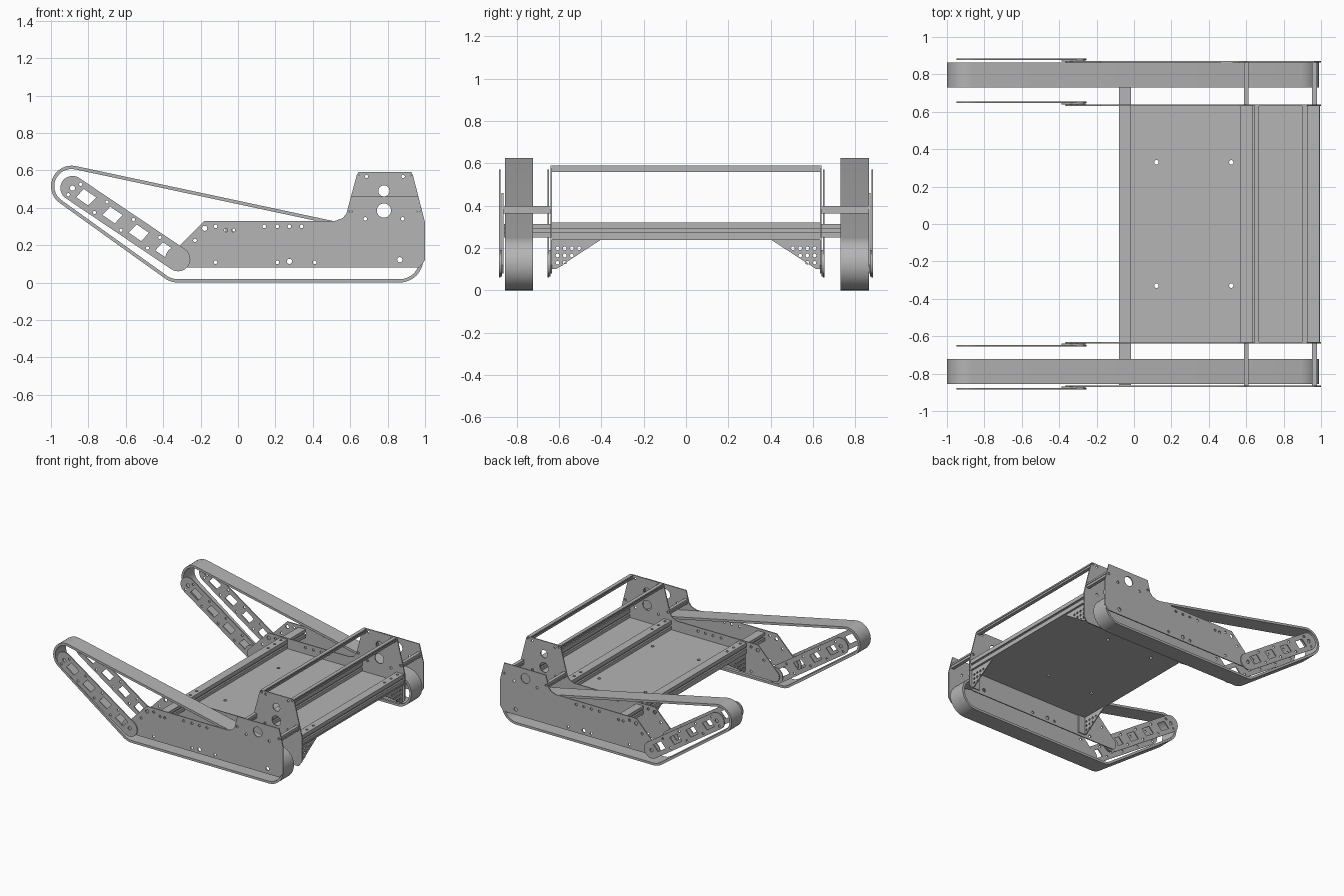
import bpy, bmesh, math
from mathutils import Matrix, Vector

cube = bpy.data.objects.get("Cube")
if cube:
    bpy.data.objects.remove(cube, do_unlink=True)

metal = bpy.data.materials.new("grey_metal")
metal.use_nodes = True
GREY = (0.46, 0.46, 0.46, 1)
metal.diffuse_color = GREY
metal.node_tree.nodes["Principled BSDF"].inputs["Base Color"].default_value = GREY

# Axis maps: drawing plane to world, extrusion along y, x or z
AXES = {
    "y": Matrix(((1, 0, 0), (0, 0, -1), (0, 1, 0))),
    "x": Matrix(((0, 0, 1), (1, 0, 0), (0, 1, 0))),
    "z": Matrix.Identity(3),
}


def circle(x, y, r, n=16):
    return arc(x, y, r, 0, math.tau * (n - 1) / n, n)


def arc(x, y, r, a, b, n=12):
    steps = [a + (b - a) * i / (n - 1) for i in range(n)]
    return [(x + r * math.cos(t), y + r * math.sin(t)) for t in steps]


def hull(circles):
    """Outline of a belt wrapped anticlockwise round circles (x, y, r)."""
    normals = []
    for i, (x, y, r) in enumerate(circles):
        u, v, s = circles[(i + 1) % len(circles)]
        length = math.hypot(u - x, v - y)
        normals.append(math.atan2(v - y, u - x) - math.acos((r - s) / length))
    points = []
    for i, (x, y, r) in enumerate(circles):
        start = normals[i - 1]
        points += arc(x, y, r, start, start + (normals[i] - start) % math.tau, 16)
    return points


def plate(name, loops, low, high, axis="y"):
    """Extrude an outline (first loop) with holes from low to high on an axis."""
    curve = bpy.data.curves.new(name, "CURVE")
    curve.dimensions = "2D"
    curve.fill_mode = "BOTH"
    curve.extrude = abs(high - low) / 2
    for loop in loops:
        spline = curve.splines.new("POLY")
        spline.points.add(len(loop) - 1)
        for point, (u, v) in zip(spline.points, loop):
            point.co = (u, v, 0, 1)
        spline.use_cyclic_u = True
    temp = bpy.data.objects.new(name, curve)
    bpy.context.collection.objects.link(temp)
    graph = bpy.context.evaluated_depsgraph_get()
    mesh = bpy.data.meshes.new_from_object(temp.evaluated_get(graph))
    bpy.data.objects.remove(temp)
    bpy.data.curves.remove(curve)
    offset = Vector([(low + high) / 2 if a == axis else 0 for a in "xyz"])
    mesh.transform(Matrix.Translation(offset) @ AXES[axis].to_4x4())
    bm = bmesh.new()
    bm.from_mesh(mesh)
    bmesh.ops.remove_doubles(bm, verts=bm.verts, dist=1e-5)
    bmesh.ops.recalc_face_normals(bm, faces=bm.faces)
    bm.to_mesh(mesh)
    bm.free()
    mesh.materials.clear()
    mesh.materials.append(metal)
    obj = bpy.data.objects.new(name, mesh)
    bpy.context.collection.objects.link(obj)
    bpy.ops.object.select_all(action="DESELECT")
    obj.select_set(True)
    bpy.context.view_layer.objects.active = obj
    bpy.ops.object.shade_smooth_by_angle(angle=math.radians(30))
    return obj


def rect(x0, x1, y0, y1):
    return [(x0, y0), (x1, y0), (x1, y1), (x0, y1)]


def rail(name, x, z, w, h, y0, y1):
    """Square extrusion along y with a slot in each side."""
    a, b, s, g = w / 2, h / 2, h / 8, w / 5
    half = [(a, -b), (a, -s), (a - g, -s), (a - g, s), (a, s), (a, b)]
    outline = half + [(-u, -v) for u, v in half]
    plate(name, [[(x + u, z + v) for u, v in outline]], y0, y1)


PIVOT = Vector((-0.32, 0.125))
TIP = Vector((-0.885, 0.505))

# Side plate outlines: the inner one has the full tower, the outer a lower one
lower = arc(*PIVOT, 0.045, math.radians(270), math.radians(145), 8)
lower += [(-0.2, 0.31), (-0.18, 0.33), (0.52, 0.33), (0.56, 0.345), (0.58, 0.37)]
tower = [(0.635, 0.575), (0.645, 0.59), (0.925, 0.59), (0.935, 0.575)]
short_tower = [(0.604, 0.46), (0.964, 0.46)]
back = [(0.99, 0.36), (1, 0.32), (1, 0.12), (0.97, 0.08)]

# Bolt holes
bolts = [(x, 0.3) for x in (-0.12, 0.14, 0.21, 0.275, 0.34)]
bolts += [(x, 0.108) for x in (-0.12, 0.21, 0.41)]
bolts += [(-0.23, 0.225), (-0.065, 0.28), (-0.025, 0.28), (0.6, 0.38), (0.965, 0.38)]
bolts += [(0.68, 0.34), (0.88, 0.34)]
holes = [circle(x, z, 0.01, 10) for x, z in bolts]
holes += [circle(x, z, 0.014) for x, z in ((-0.178, 0.29), (0.275, 0.113), (0.865, 0.122))]
holes.append(circle(0.78, 0.385, 0.038, 24))
tower_holes = [circle(0.785 + s * d, z, 0.009, 10)
               for s in (-1, 1) for d, z in ((0.133, 0.577), (0.098, 0.567))]
tower_holes.append(circle(0.78, 0.49, 0.03, 24))

# Arm outline with four windows and small holes
along = (TIP - PIVOT).normalized()
across = Vector((-along.y, along.x))
arm = [hull([(*PIVOT, 0.065), (*TIP, 0.065)]), circle(*PIVOT, 0.014), circle(*TIP, 0.014)]
for i in range(4):
    mid = PIVOT + along * (0.083 + 0.17 * i)
    corners = [(-0.045, -0.03), (0.035, -0.03), (0.045, 0.03), (-0.035, 0.03)]
    arm.append([tuple(mid + along * u + across * v) for u, v in corners])
    for s in (-1, 1):
        arm.append(circle(*(mid + along * (0.075 + 0.012 * s) + across * 0.042 * s), 0.009, 10))

wheels = [(*PIVOT, 0.125), (0.865, 0.125, 0.125), (-0.89, 0.515, 0.11)]
belt = [hull(wheels), hull([(x, z, r - 0.018) for x, z, r in wheels])]
pad = [hull([(*PIVOT, 0.06), (*(PIVOT + along * 0.01), 0.06)])]

# Mirrored side assemblies
for s, side in ((1, "left"), (-1, "right")):
    plate(side + "_inner_side_plate", [lower + tower + back] + holes + tower_holes,
          s * 0.632, s * 0.64)
    plate(side + "_outer_side_plate", [lower + short_tower + back] + holes, s * 0.863, s * 0.871)
    for place, y in (("inner", 0.646), ("outer", 0.876)):
        plate(f"{side}_{place}_arm", arm, s * y, s * (y + 0.008))
        plate(f"{side}_{place}_arm_spacer", pad, s * (y - 0.006), s * y)
    track = plate(side + "_track_belt", belt, s * 0.726, s * 0.86)
    track.location.y = 0.004
    for x in (0.6, 0.965):
        rail(side + "_tower_spacer", x, 0.38, 0.026, 0.036, s * 0.64, s * 0.863)

    # Triangular corner brackets under the floor
    triangle = [(s * y, z) for y, z in ((0.632, 0.24), (0.4, 0.24), (0.615, 0.1), (0.632, 0.1))]
    dots = [circle(s * (0.607 - 0.034 * i), 0.198 - 0.034 * j, 0.009, 10)
            for j in range(3) for i in range(4 - j)]
    for place, x, fold in (("front", -0.07, 0.06), ("rear", 0.975, -0.06)):
        plate(f"{side}_{place}_bracket", [triangle] + dots, x - 0.004, x + 0.004, "x")
        plate(f"{side}_{place}_bracket_flange", [rect(x, x + fold, 0.1, 0.24)],
              s * 0.624, s * 0.632)

# Floor pan
floor_holes = [circle(x, y, 0.012) for x in (0.12, 0.52) for y in (-0.33, 0.33)]
plate("floor", [rect(-0.08, 0.995, -0.632, 0.632)] + floor_holes, 0.238, 0.25, "z")

# Cross rails with drilled cap strips
for name, x, reach in (("front", -0.048, 0.86), ("middle", 0.602, 0.632), ("rear", 0.96, 0.632)):
    rail(name + "_cross_rail", x, 0.282, 0.064, 0.064, -reach, reach)
    drilled = [circle(x, s * y, 0.01, 10) for s in (-1, 1) for y in (0.6, 0.52, 0.44)]
    plate(name + "_rail_cap", [rect(x - 0.032, x + 0.032, -0.632, 0.632)] + drilled,
          0.314, 0.32, "z")

# Upper bars joining the towers
for name, x in (("front", 0.655), ("rear", 0.915)):
    rail(name + "_upper_bar", x, 0.574, 0.028, 0.03, -0.632, 0.632)
